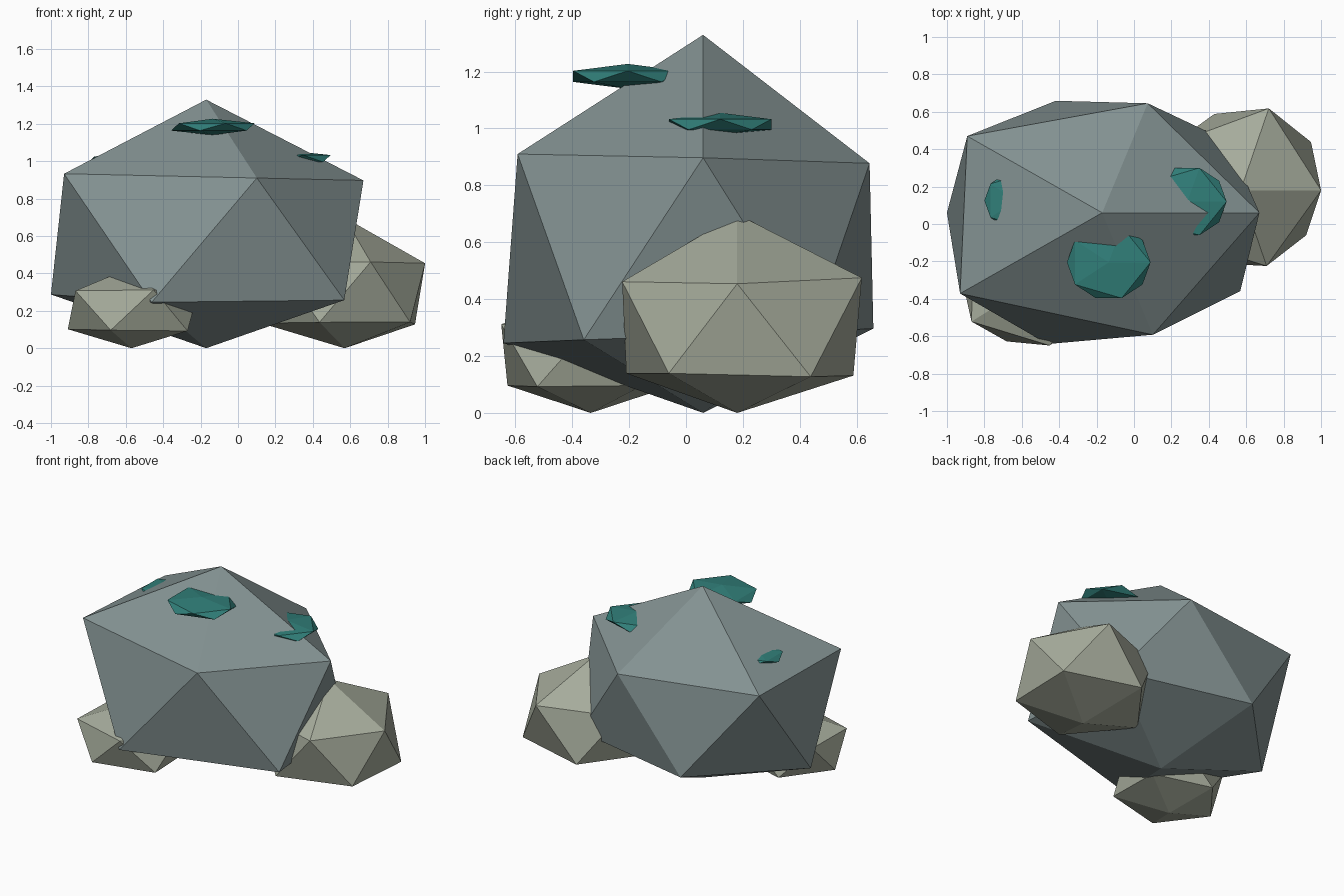
import bpy, bmesh, math

if "Cube" in bpy.data.objects:
    bpy.data.objects.remove(bpy.data.objects["Cube"])


def material(name, rgb):
    m = bpy.data.materials.new(name)
    m.diffuse_color = (*rgb, 1)
    m.use_nodes = True
    m.node_tree.nodes["Principled BSDF"].inputs["Base Color"].default_value = m.diffuse_color
    return m


def lump(name, centre, scale, radii, mat):
    """Flat-shaded icosahedron; radii run bottom, lower ring, upper ring, top."""
    bm = bmesh.new()
    bmesh.ops.create_icosphere(bm, subdivisions=1, radius=1)
    order = sorted(bm.verts, key=lambda v: (
        round(v.co.z, 2), (math.atan2(v.co.y, v.co.x) + 0.2) % math.tau))
    for v, r in zip(order, radii):
        v.co = [c + a * s * r for c, a, s in zip(centre, v.co, scale)]
    me = bpy.data.meshes.new(name)
    bm.to_mesh(me)
    bm.free()
    me.materials.append(mat)
    ob = bpy.data.objects.new(name, me)
    bpy.context.collection.objects.link(ob)


slate = material("slate", (0.23, 0.29, 0.29))
sage = material("sage_stone", (0.38, 0.41, 0.33))
moss = material("moss", (0.03, 0.21, 0.19))

# Boulders, each corner pushed in or out along its radius
lump("main_boulder", (-0.17, 0.06, 0.59), (1, 0.782, 0.73),
     [0.808, 0.93, 0.90, 0.928, 1.055, 1.02,
      0.94, 0.88, 0.997, 1.05, 0.98, 1.012], slate)
lump("right_boulder", (0.57, 0.18, 0.297), (1, 0.945, 0.73),
     [0.407, 0.52, 0.508, 0.50, 0.485, 0.484,
      0.481, 0.545, 0.50, 0.50, 0.503, 0.55], sage)
lump("left_boulder", (-0.57, -0.335, 0.20), (1, 0.86, 0.58),
     [0.345, 0.40, 0.40, 0.38, 0.40, 0.415,
      0.40, 0.40, 0.40, 0.413, 0.43, 0.40], sage)

# Flattened moss patches half sunk in the main boulder
for name, centre, r in (
        ("front_moss", (-0.135, -0.205, 1.183), 0.25),
        ("right_moss", (0.285, 0.12, 1.014), 0.235),
        ("left_moss", (-0.63, 0.125, 1.01), 0.19)):
    lump(name, centre, (1, 0.9, 0.175), [r] * 12, moss)
